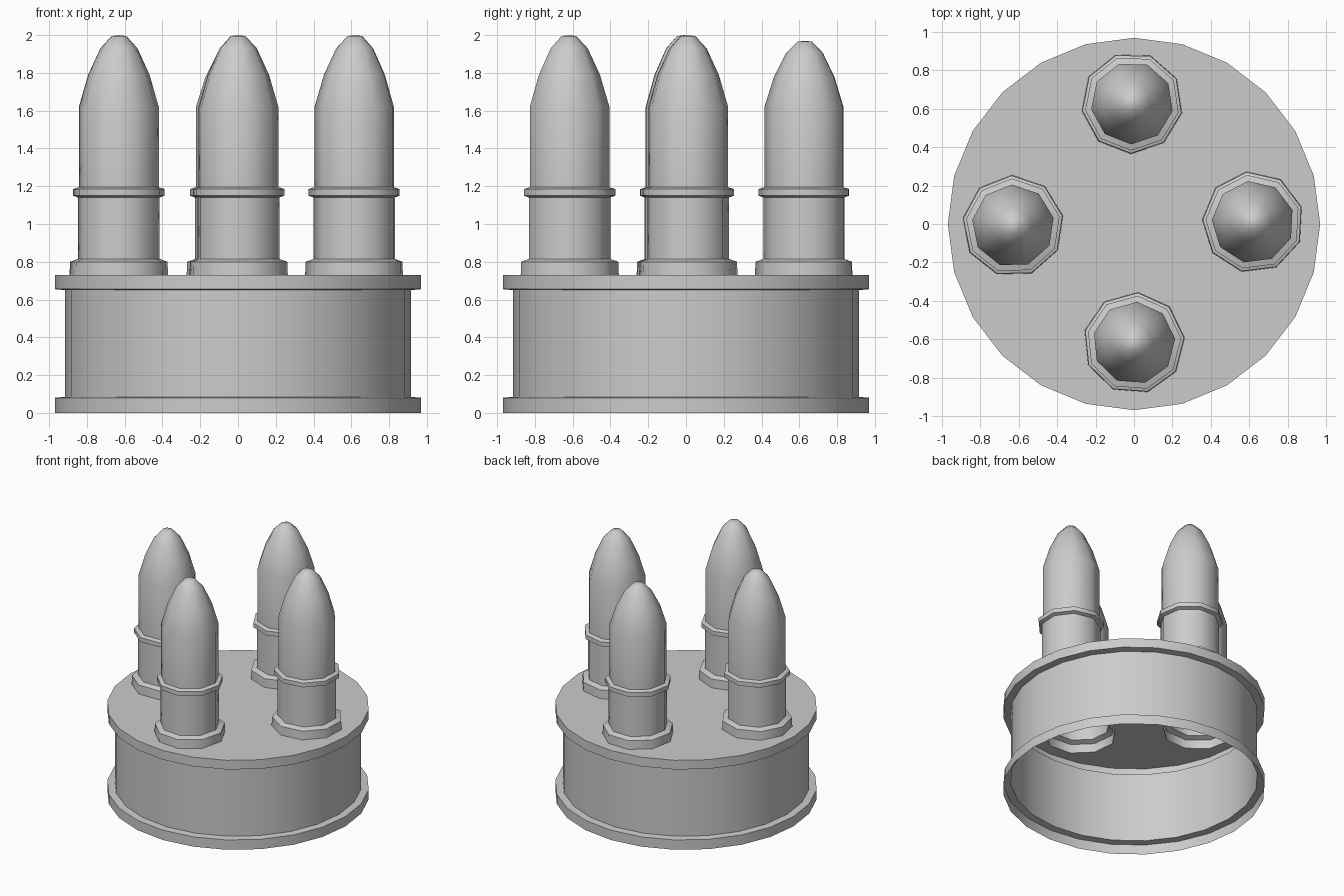
import bpy, bmesh, math
from mathutils import Matrix, Vector

cube = bpy.data.objects.get("Cube")
if cube:
    bpy.data.objects.remove(cube, do_unlink=True)

grey = bpy.data.materials.new("plain_grey")
grey.use_nodes = True
colour = (0.6, 0.6, 0.6, 1)
grey.diffuse_color = colour
grey.node_tree.nodes["Principled BSDF"].inputs["Base Color"].default_value = colour

DECK = 0.73
BODY_SIDES = 9
DRUM_SIDES = 24


def ring(bm, radius, z, sides, centre=(0, 0), turn=0.0):
    step = math.tau / sides
    return [bm.verts.new((centre[0] + radius * math.cos(turn + i * step),
                          centre[1] + radius * math.sin(turn + i * step), z))
            for i in range(sides)]


def skin(bm, rings):
    """Bridge successive rings, bottom to top, with quads."""
    for low, high in zip(rings, rings[1:]):
        n = len(low)
        for i in range(n):
            j = (i + 1) % n
            bm.faces.new((low[i], low[j], high[j], high[i]))


def finish(bm, name, angle):
    mesh = bpy.data.meshes.new(name)
    bm.to_mesh(mesh)
    bm.free()
    mesh.materials.append(grey)
    obj = bpy.data.objects.new(name, mesh)
    bpy.context.collection.objects.link(obj)
    bpy.ops.object.select_all(action='DESELECT')
    obj.select_set(True)
    bpy.context.view_layer.objects.active = obj
    bpy.ops.object.shade_smooth_by_angle(angle=math.radians(angle))
    return obj


# Name, centre, turn and height of each hollow post
posts = [("front_post", (0.0, -0.62), 0.1, 2.0),
         ("back_post", (-0.01, 0.63), 0.5, 1.97),
         ("left_post", (0.62, 0.01), 0.3, 2.0),
         ("right_post", (-0.63, -0.01), 0.2, 2.0)]

# Radius and height: foot flange, barrel, collar, upper barrel, pointed nose
post_profile = [(0.265, DECK), (0.262, 0.80), (0.22, 0.815), (0.22, 1.14),
                (0.247, 1.15), (0.247, 1.185), (0.215, 1.195), (0.215, 1.62),
                (0.165, 1.79), (0.10, 1.93), (0.04, 1.995)]

for name, centre, turn, top in posts:
    bm = bmesh.new()
    rings = []
    for r, z in post_profile:
        # Only the nose is shortened on the lower post
        if z > 1.62:
            z = 1.62 + (z - 1.62) * (top - 1.62) / 0.38
        rings.append(ring(bm, r, z, BODY_SIDES, centre, turn))
    skin(bm, rings)
    tip = bm.verts.new((centre[0], centre[1], top))
    last = rings[-1]
    for i in range(BODY_SIDES):
        bm.faces.new((last[i], last[(i + 1) % BODY_SIDES], tip))
    finish(bm, name, 42)

# Open-bottomed drum: lower rim, wall, upper rim
bm = bmesh.new()
drum_profile = [(0.97, 0.0), (0.97, 0.08), (0.915, 0.085),
                (0.915, 0.65), (0.97, 0.655), (0.97, DECK)]
skin(bm, [ring(bm, r, z, DRUM_SIDES) for r, z in drum_profile])
finish(bm, "drum", 30)

# Flat deck, with an opening under each hollow post
bm = bmesh.new()
loops = [ring(bm, 0.97, DECK, DRUM_SIDES)]
loops += [ring(bm, post_profile[0][0], DECK, BODY_SIDES, c, t) for _, c, t, _ in posts]
edges = [bm.edges.new((loop[i - 1], loop[i])) for loop in loops for i in range(len(loop))]
bmesh.ops.triangle_fill(bm, use_beauty=True, edges=edges, normal=(0, 0, 1))
for face in bm.faces:
    face.normal_update()
    if face.normal.z < 0:
        face.normal_flip()
finish(bm, "deck", 30)
